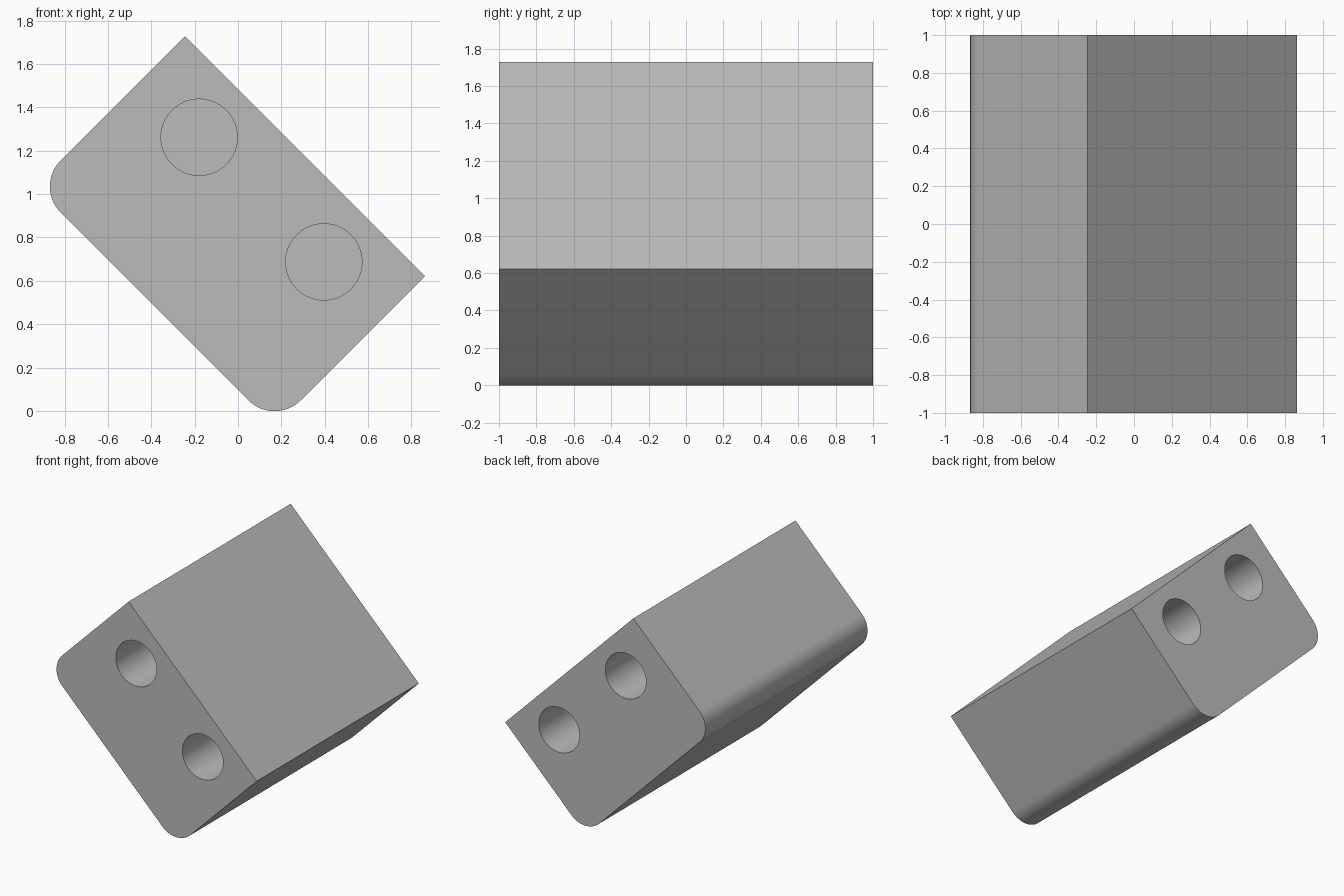
import bpy, bmesh, math
from mathutils import Matrix, Vector

cube = bpy.data.objects.get("Cube")
if cube:
    bpy.data.objects.remove(cube, do_unlink=True)

DEPTH = 2.0            # front to back
LENGTH, WIDTH = 1.565, 0.98
FILLET = 0.17
HOLE_RADIUS, HOLE_DEPTH = 0.176, 0.6
TOP_CORNER = Vector((-0.245, 0, 1.728))

grey = bpy.data.materials.new("plain_grey")
grey.use_nodes = True
colour = (0.5, 0.5, 0.5, 1)
grey.diffuse_color = colour
grey.node_tree.nodes["Principled BSDF"].inputs["Base Color"].default_value = colour

along = Vector((1, 0, -1)).normalized()
across = Vector((-1, 0, -1)).normalized()


def place(u, v, y=0):
    """Point at u along the sharp long side, v across the block."""
    return TOP_CORNER + along * u + across * v + Vector((0, y, 0))


def add_object(name, bm):
    bmesh.ops.recalc_face_normals(bm, faces=bm.faces)
    mesh = bpy.data.meshes.new(name)
    bm.to_mesh(mesh)
    bm.free()
    mesh.materials.append(grey)
    obj = bpy.data.objects.new(name, mesh)
    bpy.context.collection.objects.link(obj)
    return obj


# Block: tilted rectangle with two rounded lower corners, extruded to the back
def fillet(u, v, start):
    angles = [math.radians(start + 90 * i / 16) for i in range(17)]
    return [(u + FILLET * math.cos(a), v + FILLET * math.sin(a)) for a in angles]


outline = [(0, 0), (LENGTH, 0)]
outline += fillet(LENGTH - FILLET, WIDTH - FILLET, 0)
outline += fillet(FILLET, WIDTH - FILLET, 90)
bm = bmesh.new()
face = bm.faces.new([bm.verts.new(place(u, v, -DEPTH / 2)) for u, v in outline])
extruded = bmesh.ops.extrude_face_region(bm, geom=[face])["geom"]
bmesh.ops.translate(bm, vec=(0, DEPTH, 0),
                    verts=[g for g in extruded if isinstance(g, bmesh.types.BMVert)])
block = add_object("block", bm)

# Blind round holes: two in the front end and two in the back end
bm = bmesh.new()
for u in (0.376, LENGTH - 0.376):
    for end in (-1, 1):
        centre = place(u, 0.283, end * DEPTH / 2)
        bmesh.ops.create_cone(
            bm, cap_ends=True, segments=64, depth=HOLE_DEPTH * 2,
            radius1=HOLE_RADIUS, radius2=HOLE_RADIUS,
            matrix=Matrix.Translation(centre) @ Matrix.Rotation(math.pi / 2, 4, "X"))
cutter = add_object("hole_cutter", bm)
cutter.hide_render = True
cutter.hide_set(True)

cut = block.modifiers.new("holes", "BOOLEAN")
cut.object = cutter
cut.operation = "DIFFERENCE"
cut.solver = "EXACT"

# Apply the cut, then smooth the fillets and hole walls
bpy.ops.object.select_all(action="DESELECT")
block.select_set(True)
bpy.context.view_layer.objects.active = block
bpy.ops.object.modifier_apply(modifier=cut.name)
bpy.data.objects.remove(cutter, do_unlink=True)
bpy.ops.object.shade_smooth_by_angle(angle=math.radians(30))
